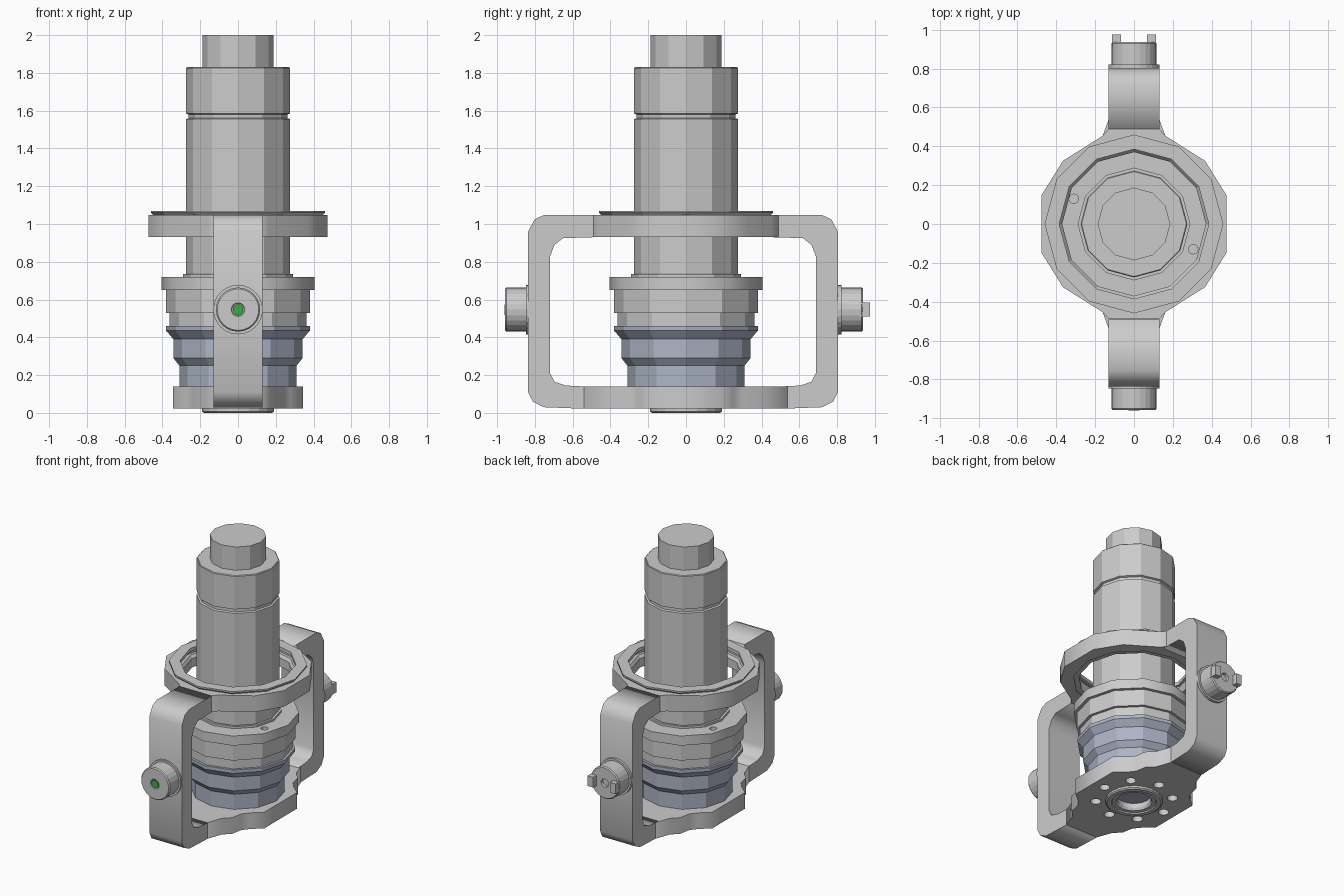
import bpy, bmesh
from math import pi, cos, sin
from mathutils import Matrix

if "Cube" in bpy.data.objects:
    bpy.data.objects.remove(bpy.data.objects["Cube"])


def material(name, colour):
    m = bpy.data.materials.new(name)
    m.diffuse_color = (*colour, 1)
    m.use_nodes = True
    m.node_tree.nodes["Principled BSDF"].inputs["Base Color"].default_value = m.diffuse_color
    return m


BLUE = material("blue_grey", (0.42, 0.46, 0.56))
GREEN = material("green", (0.03, 0.45, 0.05))


def finish(name, bm, matrix=None, mat=None):
    bmesh.ops.recalc_face_normals(bm, faces=bm.faces)
    if matrix:
        bm.transform(matrix)
    me = bpy.data.meshes.new(name)
    bm.to_mesh(me)
    bm.free()
    ob = bpy.data.objects.new(name, me)
    bpy.context.collection.objects.link(ob)
    if mat:
        me.materials.append(mat)
    return ob


def lathe(name, profile, n=12, ring=False, matrix=None, mat=None):
    """Turn (radius, height) points; ring=True closes the section, else ends are capped."""
    bm = bmesh.new()
    rows = [[bm.verts.new((r * cos(2 * pi * i / n), r * sin(2 * pi * i / n), h))
             for i in range(n)] for r, h in profile]
    pairs = list(zip(rows, rows[1:])) + ([(rows[-1], rows[0])] if ring else [])
    for a, b in pairs:
        for i in range(n):
            j = (i + 1) % n
            bm.faces.new((a[i], a[j], b[j], b[i]))
    if not ring:
        bm.faces.new(rows[0])
        bm.faces.new(rows[-1])
    return finish(name, bm, matrix, mat)


def circle(r, n=12, x=0, y=0):
    return [(x + r * cos(2 * pi * i / n), y + r * sin(2 * pi * i / n)) for i in range(n)]


def plate(name, loops, z0, z1, matrix=None):
    """Flat plate from an outline followed by hole loops, via a filled 2D curve."""
    cu = bpy.data.curves.new(name, 'CURVE')
    cu.dimensions, cu.fill_mode, cu.extrude = '2D', 'BOTH', (z1 - z0) / 2
    for loop in loops:
        sp = cu.splines.new('POLY')
        sp.points.add(len(loop) - 1)
        for p, (x, y) in zip(sp.points, loop):
            p.co = (x, y, 0, 1)
        sp.use_cyclic_u = True
    tmp = bpy.data.objects.new(name + "_curve", cu)
    bpy.context.collection.objects.link(tmp)
    dg = bpy.context.evaluated_depsgraph_get()
    bm = bmesh.new()
    me = bpy.data.meshes.new_from_object(tmp.evaluated_get(dg))
    bm.from_mesh(me)
    bpy.data.objects.remove(tmp)
    bpy.data.meshes.remove(me)
    bpy.data.curves.remove(cu)
    bmesh.ops.remove_doubles(bm, verts=bm.verts, dist=1e-5)
    bm.transform(Matrix.Translation((0, 0, (z0 + z1) / 2)))
    return finish(name, bm, matrix)


def box(name, size, loc):
    bm = bmesh.new()
    bmesh.ops.create_cube(bm, size=1)
    bm.transform(Matrix.Translation(loc) @ Matrix.Diagonal((*size, 1)))
    return finish(name, bm)


def four_way(quarter):
    """Mirror a quarter outline (from +x side to +y side) into a full one."""
    half = quarter + [(-x, y) for x, y in reversed(quarter)]
    return half + [(-x, -y) for x, y in half]


# upper body, collar and top cap
lathe("body_tube", [(.272, .73), (.275, .74), (.275, 1.555), (.262, 1.56), (.262, 1.58),
                    (.275, 1.585), (.275, 1.825), (.27, 1.83), (.187, 1.83), (.187, 2.0)])

# flange with two screw holes, and stepped grey housing
plate("flange", [circle(.405), circle(.025, 8, -.31, .13), circle(.025, 8, .305, -.13)],
      .65, .72)
lathe("seat_collar", [(.29, .72), (.29, .735)])
lathe("stepped_housing", [(.362, .46), (.362, .53), (.382, .53), (.382, .652)])

# blue-grey lower housing
lathe("lower_housing", [(.31, .135), (.31, .25), (.342, .29), (.342, .39),
                        (.38, .435), (.38, .46)], mat=BLUE)

# upper ring of the yoke, its inner step and thin lip
plate("yoke_ring", [four_way([(.475, .15), (.366, .325), (.16, .455), (.13, .49)]),
                    circle(.405)], .93, 1.048)
lathe("ring_step", [(.41, .935), (.37, .935), (.37, 1.0), (.385, 1.02), (.41, 1.02)], ring=True)
lathe("ring_lip", [(.46, 1.06), (.46, 1.07), (.385, 1.07), (.385, 1.045), (.445, 1.045)],
      ring=True)

# scalloped base plate with bolt holes
bolts = [circle(.036, 10, .255 * cos(k * pi / 4), .255 * sin(k * pi / 4)) for k in range(8)]
plate("base_plate", [four_way([(.345, .19), (.275, .25), (.235, .3), (.22, .38),
                               (.17, .43), (.13, .54)]), circle(.115, 16)] + bolts, .022, .14)
lathe("bottom_ring", [(.19, .024), (.19, .008), (.18, 0), (.15, 0), (.145, .008),
                      (.12, .008), (.11, .024)], n=20, ring=True)
lathe("bottom_window", [(.118, .06), (.118, .1)], n=16, mat=BLUE)

# C-shaped side arms, profile in y-z extruded across x
arm = [(.475, 1.048), (.735, 1.048), (.785, 1.025), (.82, .96), (.82, .11), (.795, .06),
       (.735, .03), (.525, .022), (.525, .14), (.62, .145), (.68, .165), (.703, .21),
       (.703, .83), (.68, .89), (.635, .925), (.475, .93)]
to_yz = Matrix(((0, 0, 1, 0), (1, 0, 0, 0), (0, 1, 0, 0), (0, 0, 0, 1)))
for name, s in (("front_arm", -1), ("rear_arm", 1)):
    plate(name, [[(s * y - .016, z) for y, z in arm]], -.131, .131, to_yz)

# pivot knobs with washers on both arms
PZ = .547
front = Matrix.Translation((0, 0, PZ)) @ Matrix.Rotation(pi / 2, 4, 'X')
rear = Matrix.Translation((0, 0, PZ)) @ Matrix.Rotation(-pi / 2, 4, 'X')
lathe("front_knob", [(.131, .83), (.131, .848), (.117, .848), (.117, .95), (.11, .958),
                     (.036, .958), (.032, .952)], n=24, matrix=front)
lathe("green_button", [(.028, .945), (.028, .96)], n=12, matrix=front, mat=GREEN)
lathe("rear_knob", [(.131, .8), (.131, .822), (.117, .822), (.117, .93), (.11, .938),
                    (.03, .938), (.03, .915)], n=24, matrix=rear)
for name, x in (("left_prong", -.09), ("right_prong", .09)):
    box(name, (.045, .06, .075), (x, .945, PZ))
